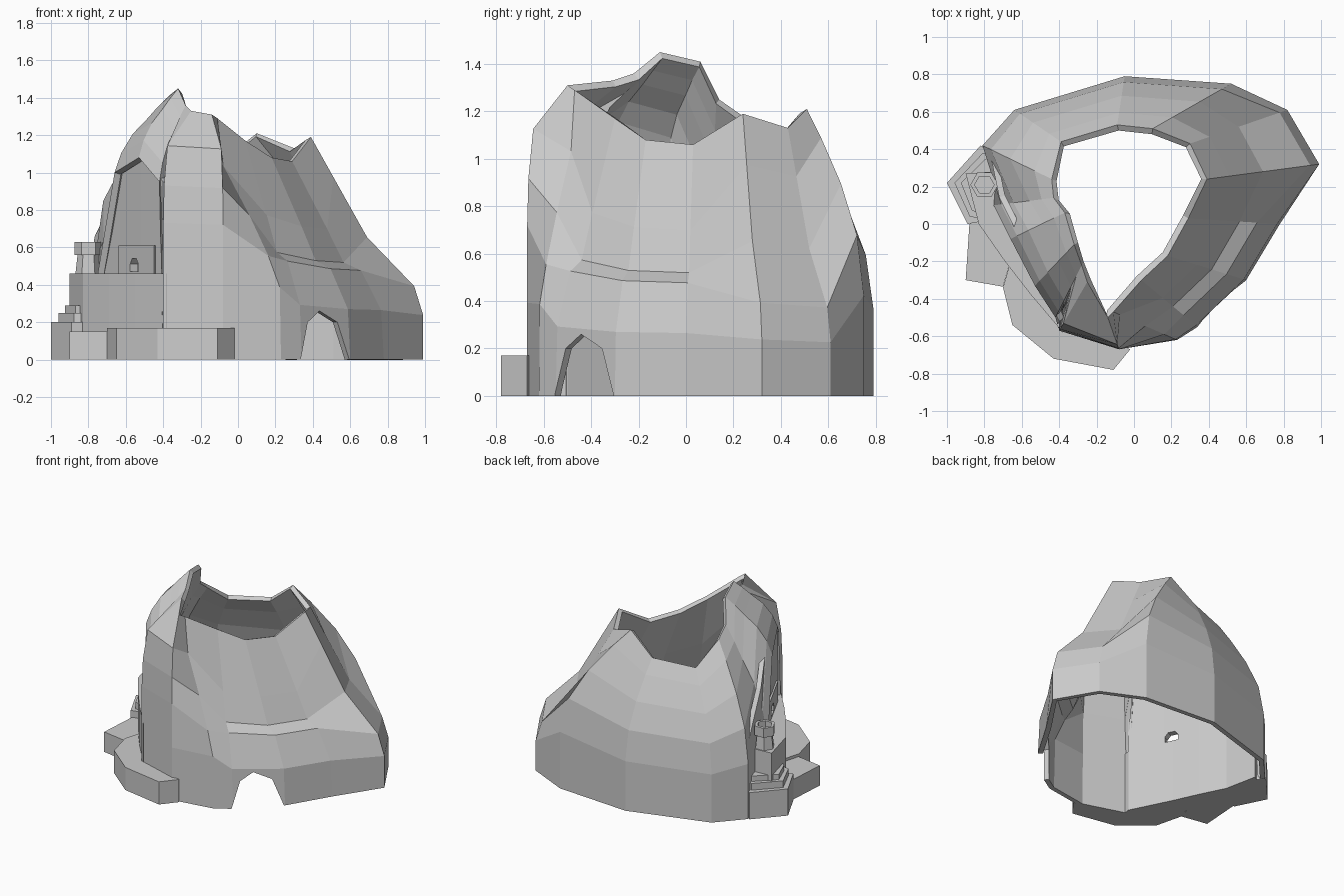
import bpy, bmesh, math
from mathutils import Vector, Matrix

if "Cube" in bpy.data.objects:
    bpy.data.objects.remove(bpy.data.objects["Cube"])


def make(name, verts, faces):
    me = bpy.data.meshes.new(name)
    bm = bmesh.new()
    vs = [bm.verts.new(v) for v in verts]
    for f in faces:
        bm.faces.new([vs[i] for i in f])
    bmesh.ops.recalc_face_normals(bm, faces=bm.faces)
    bm.to_mesh(me)
    bm.free()
    ob = bpy.data.objects.new(name, me)
    bpy.context.collection.objects.link(ob)
    return ob


def loft(name, rings, caps=True):
    n = len(rings[0])
    faces = [(r * n + i, r * n + (i + 1) % n, (r + 1) * n + (i + 1) % n, (r + 1) * n + i)
             for r in range(len(rings) - 1) for i in range(n)]
    if caps:
        faces += [tuple(range(n)), tuple(range((len(rings) - 1) * n, len(rings) * n))]
    return make(name, [v for r in rings for v in r], faces)


def prism(name, pts, z0, z1):
    return loft(name, [[(x, y, z) for x, y in pts] for z in (z0, z1)])


def cut(ob, profile, centre, along, depth):
    # arched cutter: profile is (distance along wall, height)
    a = Vector((*along, 0)).normalized()
    n = Vector((a.y, -a.x, 0))
    c = loft("cutter", [[Vector(centre) + a * u + n * d + Vector((0, 0, z))
                         for u, z in profile] for d in (-depth, depth)])
    c.hide_render = True
    c.hide_viewport = True
    c.display_type = 'WIRE'
    m = ob.modifiers.new("opening", 'BOOLEAN')
    m.operation = 'DIFFERENCE'
    m.solver = 'EXACT'
    m.object = c


# Mountain shell: slope profiles as (share of the way to the rim, share of height)
cliff = [(0, .3), (0, .55), (.03, .7), (.15, .86)]
spur = [(.02, .3), (.2, .43), (.5, .6), (.9, .8)]
flank = [(.03, .25), (.25, .45), (.44, .49), (.62, .66)]
ridge = [(0, .2), (.08, .33), (.5, .55), (.8, .82)]
back = [(0, .35), (.12, .56), (.4, .74), (.75, .9)]
arch = [(.12, .25), (.33, .5), (.6, .7), (.8, .86)]
foot = [(-.4, -.57, 0), (-.08, -.67, 0), (.23, -.62, 0), (.34, -.55, 0),
        (.6, -.3, 0), (.78, 0, 0), (.99, .32, 0), (.82, .61, 0),
        (.52, .75, 0), (-.05, .79, 0), (-.64, .61, 0), (-.81, .42, 0),
        (-.75, .1, .46), (-.66, -.08, 1), (-.53, -.33, 1.08), (-.42, -.5, .95)]
rim = [(-.25, -.31, 1.33), (-.14, -.5, 1.31), (-.11, -.47, 1.29), (.04, -.3, 1.17),
       (.18, -.17, 1.08), (.29, .03, 1.06), (.39, .24, 1.19), (.3, .43, 1.13),
       (.1, .51, 1.21), (-.09, .53, 1.06), (-.39, .44, 1.03), (-.44, .24, 1.18),
       (-.43, .14, 1.25), (-.37, .06, 1.41), (-.32, -.11, 1.45), (-.28, -.22, 1.36)]
slopes = [cliff, cliff, spur, flank, flank, flank, ridge, ridge,
          back, back, back, back, arch, arch, arch, arch]


def level(k):
    out = []
    for f, r, s in zip(foot, rim, slopes):
        t, h = ([(0, 0)] + s + [(1, 1)])[k]
        out.append((f[0] + (r[0] - f[0]) * t, f[1] + (r[1] - f[1]) * t, f[2] + (r[2] - f[2]) * h))
    return out


mountain = loft("mountain_shell", [level(k) for k in range(6)], caps=False)
# drop the foot strip under the open left arch (edges stay bounded by the arch columns)
m = mountain.modifiers.new("thickness", 'SOLIDIFY')
m.thickness = .035
m.offset = -1
# Cave mouth at the front right
cut(mountain, [(-.18, -.1), (-.18, 0), (-.12, .2), (-.03, .26), (.1, .2), (.18, 0), (.18, -.1)],
    (.465, -.43, 0), (.26, .25), .22)

# Inner facade wall behind the arch, with an arched doorway
line = [(-.4, -.52), (-.52, -.28), (-.63, -.04), (-.72, .14), (-.77, .38)]
heights = [.95, 1.09, 1.02, .85, .5]
inner = [(x + .03, y + .015) for x, y in line]
n = len(line)
loop = line + inner[::-1]
hs = heights + heights[::-1]
verts = [(x, y, 0) for x, y in loop] + [(x, y, h) for (x, y), h in zip(loop, hs)]
faces = [(i, (i + 1) % (2 * n), (i + 1) % (2 * n) + 2 * n, i + 2 * n) for i in range(2 * n)]
for i in range(n - 1):
    q = (i, i + 1, 2 * n - 2 - i, 2 * n - 1 - i)
    faces += [q, tuple(j + 2 * n for j in q)]
facade = make("facade_wall", verts, faces)
door = [(-.05, .47), (-.05, .51), (-.025, .54), (.025, .54), (.05, .51), (.05, .47)]
cut(facade, door, (-.545, -.23, 0), (-.11, .24), .15)

# Raised bay around the doorway
bay = prism("door_bay", [(-.45, -.45), (-.64, -.06), (-.61, -.04), (-.43, -.42)], .46, .61)
cut(bay, door, (-.545, -.23, 0), (-.11, .24), .15)

# Upper ledge and lower terraces
prism("upper_ledge", [(-.9, .27), (-.83, 0), (-.69, -.2), (-.55, -.38), (-.38, -.58),
                      (-.37, -.5), (-.69, .14), (-.75, .28)], 0, .46)
prism("front_terrace", [(-.65, -.16), (-.7, -.34), (-.65, -.54), (-.43, -.72), (-.11, -.78),
                        (-.02, -.67), (-.09, -.64), (-.39, -.54)], 0, .17)
prism("side_terrace", [(-.88, 0), (-.9, -.3), (-.7, -.335), (-.65, -.16), (-.8, .05)], 0, .15)

# Steps on the left
for i, (k, h) in enumerate([(0, .2), (.04, .25), (.075, .29)]):
    prism("left_step_%d" % (i + 1), [(-1 + k, .22), (-.89 + k * .3, 0 + k), (-.78, .02),
                                     (-.74, .36), (-.82 + k * .3, .42 - k)], 0, h)


# Watch tower with a wider hollow parapet
def ngon(r, z):
    return [(-.8 + r * math.cos(math.pi * i / 3), .21 + r * math.sin(math.pi * i / 3), z)
            for i in range(6)]


loft("tower", [ngon(r, z) for r, z in
               [(.07, .45), (.058, .56), (.075, .56), (.075, .63), (.052, .63), (.052, .57)]])
